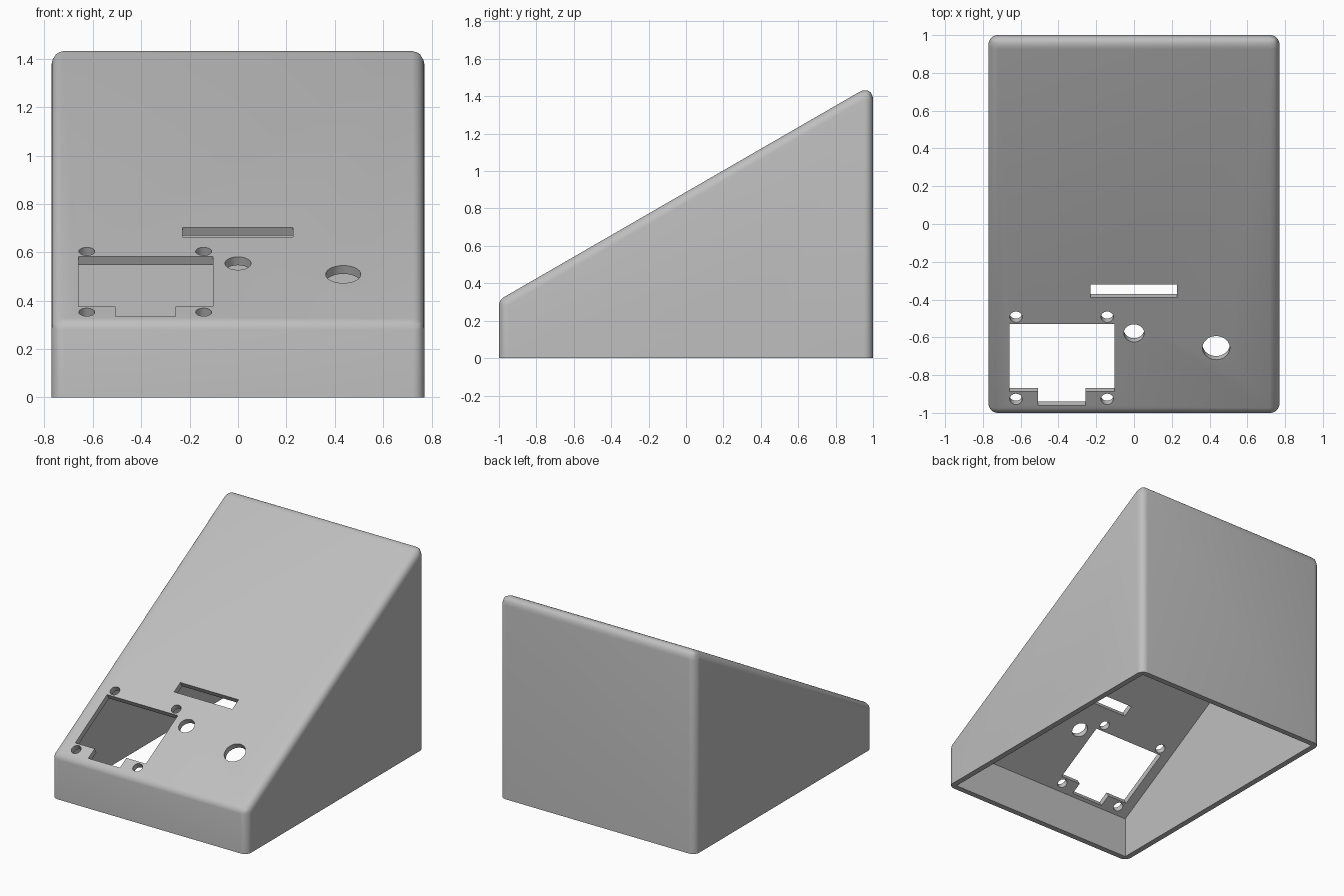
import bpy, bmesh, math
from mathutils import Matrix, Vector

if "Cube" in bpy.data.objects:
    bpy.data.objects.remove(bpy.data.objects["Cube"], do_unlink=True)

TILT = math.radians(30)
HALF_W, WALL, RADIUS, MID_Z = 0.77, 0.04, 0.05, 0.888


def slope_z(y):
    return MID_Z + y * math.tan(TILT)


def prism(name, outline, frame, low, high):
    """Extrude a flat outline between two depths of a local frame."""
    bm = bmesh.new()
    face = bm.faces.new([bm.verts.new((u, v, low)) for u, v in outline])
    new = bmesh.ops.extrude_face_region(bm, geom=[face])["geom"]
    top = [g for g in new if isinstance(g, bmesh.types.BMVert)]
    bmesh.ops.translate(bm, verts=top, vec=(0, 0, high - low))
    bm.transform(frame)
    bmesh.ops.recalc_face_normals(bm, faces=bm.faces)
    mesh = bpy.data.meshes.new(name)
    bm.to_mesh(mesh)
    bm.free()
    obj = bpy.data.objects.new(name, mesh)
    bpy.context.collection.objects.link(obj)
    return obj


def frame_from(x, y, z, origin):
    m = Matrix((x, y, z)).transposed().to_4x4()
    m.translation = Vector(origin)
    return m


def apply(obj, mod):
    bpy.ops.object.select_all(action="DESELECT")
    bpy.context.view_layer.objects.active = obj
    obj.select_set(True)
    bpy.ops.object.modifier_apply(modifier=mod.name)


def cut(obj, cutter):
    cutter.hide_render = True
    mod = obj.modifiers.new("cut", "BOOLEAN")
    mod.operation, mod.solver, mod.object = "DIFFERENCE", "EXACT", cutter
    apply(obj, mod)
    bpy.data.objects.remove(cutter, do_unlink=True)


def circle(cx, cy, r, n=40):
    return [(cx + r * math.cos(math.tau * i / n), cy + r * math.sin(math.tau * i / n))
            for i in range(n)]


def rounded_rect(x0, x1, y0, y1, r, n=8):
    points = []
    corners = [(x1 - r, y1 - r), (x0 + r, y1 - r), (x0 + r, y0 + r), (x1 - r, y0 + r)]
    for q, (cx, cy) in enumerate(corners):
        for i in range(n + 1):
            a = (q + i / n) * math.pi / 2
            points.append((cx + r * math.cos(a), cy + r * math.sin(a)))
    return points


# Frames: side profile pushed along x, and the sloping panel
side = frame_from((0, 1, 0), (0, 0, 1), (1, 0, 0), (0, 0, 0))
panel = frame_from((1, 0, 0), (0, math.cos(TILT), math.sin(TILT)),
                   (0, -math.sin(TILT), math.cos(TILT)), (0, 0, MID_Z))

# Wedge body
body = prism("sloped_enclosure", [(-1, 0), (1, 0), (1, slope_z(1)), (-1, slope_z(-1))],
             side, -HALF_W, HALF_W)

# Equal-radius rounding on every edge except the open bottom rim
bm = bmesh.new()
bm.from_mesh(body.data)
weight = bm.edges.layers.float.new("bevel_weight_edge")
longest = RADIUS / math.tan(math.radians(30))
for e in bm.edges:
    if max(v.co.z for v in e.verts) > 0.01:
        half = (math.pi - e.calc_face_angle()) / 2
        e[weight] = min(1, RADIUS / math.tan(half) / longest)
bm.to_mesh(body.data)
bm.free()
bevel = body.modifiers.new("rounding", "BEVEL")
bevel.limit_method, bevel.width, bevel.segments = "WEIGHT", longest, 8
bevel.use_clamp_overlap = False
apply(body, bevel)

# Hollow interior, open underneath
inner = 1 - WALL
drop = WALL / math.cos(TILT)
cut(body, prism("cavity", [(-inner, -0.1), (inner, -0.1), (inner, slope_z(inner) - drop),
                           (-inner, slope_z(-inner) - drop)],
                side, WALL - HALF_W, HALF_W - WALL))


# Openings in the sloping panel, placed by plan position
def along(y):
    return y / math.cos(TILT)


screen = [(-0.66, -0.53), (-0.66, -0.888), (-0.507, -0.888), (-0.507, -0.96),
          (-0.258, -0.96), (-0.258, -0.888), (-0.103, -0.888), (-0.103, -0.53)]
slot = [(-0.23, -0.32), (-0.23, -0.39), (0.228, -0.39), (0.228, -0.32)]
openings = [[(x, along(y)) for x, y in shape] for shape in (screen, slot)]
openings += [circle(x, along(y), 0.033) for x in (-0.625, -0.142) for y in (-0.492, -0.927)]
openings += [circle(0, along(-0.578), 0.054), circle(0.435, along(-0.656), 0.0725)]
for shape in openings:
    cut(body, prism("panel_cutter", shape, panel, -0.07, 0.07))

# Cable opening in the left wall
cut(body, prism("cable_cutter", rounded_rect(0.25, 0.515, 0.21, 0.37, 0.065),
                side, HALF_W - 0.1, HALF_W + 0.1))

# Material and shading
grey = bpy.data.materials.new("light grey plastic")
grey.use_nodes = True
colour = (0.52, 0.52, 0.52, 1)
grey.diffuse_color = colour
grey.node_tree.nodes["Principled BSDF"].inputs["Base Color"].default_value = colour
body.data.materials.clear()
body.data.materials.append(grey)
bpy.ops.object.select_all(action="DESELECT")
bpy.context.view_layer.objects.active = body
body.select_set(True)
bpy.ops.object.shade_smooth_by_angle(angle=math.radians(30))
